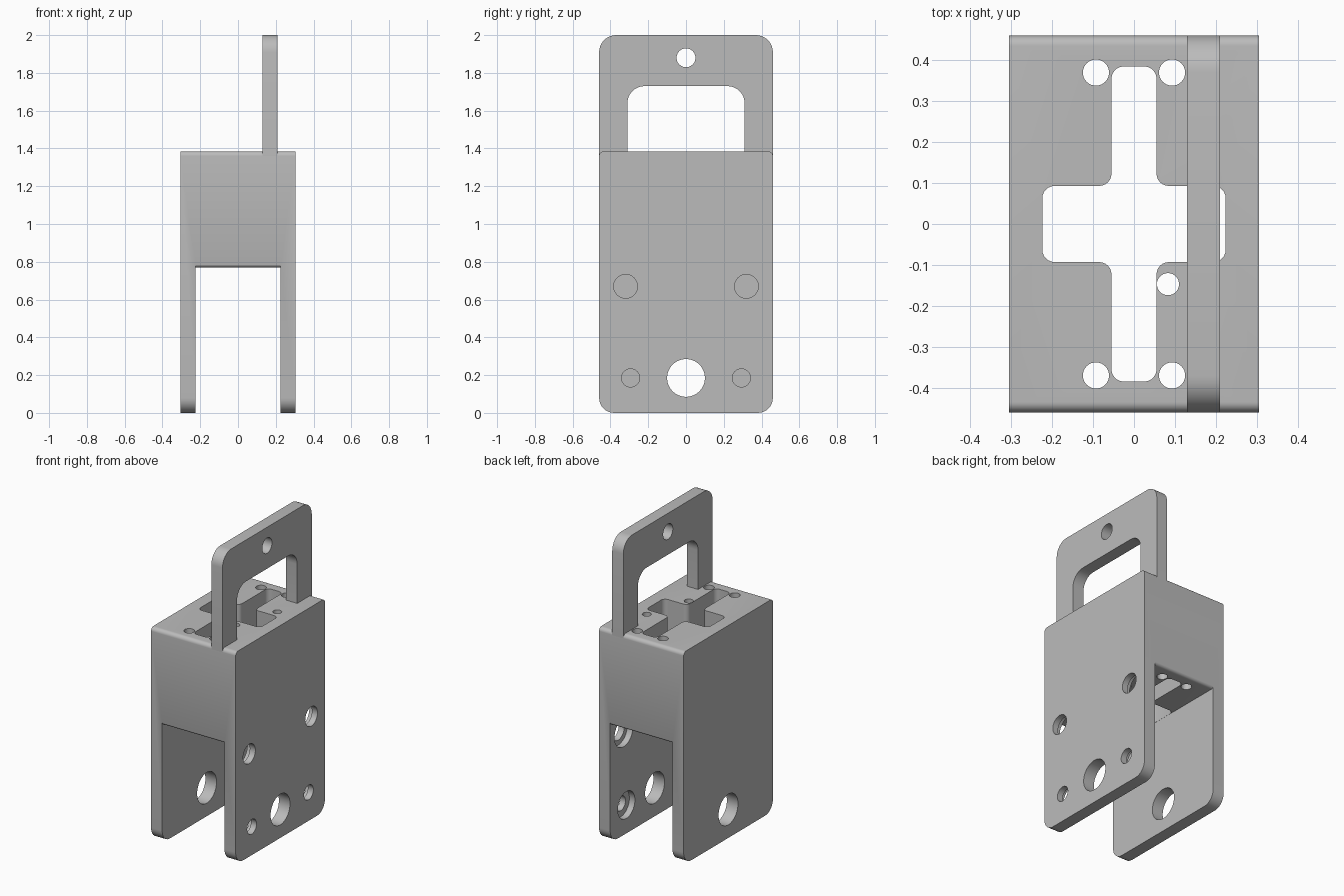
import bpy, bmesh, math
from mathutils import Vector

cube = bpy.data.objects.get("Cube")
if cube:
    bpy.data.objects.remove(cube, do_unlink=True)

grey = bpy.data.materials.new("plain_grey")
grey.use_nodes = True
grey.diffuse_color = (0.5, 0.5, 0.5, 1)
grey.node_tree.nodes["Principled BSDF"].inputs["Base Color"].default_value = (0.5, 0.5, 0.5, 1)


def fillet(corners, steps=8):
    """Round each corner (a, b, radius) of a closed outline."""
    out = []
    for i, (a, b, r) in enumerate(corners):
        p = Vector((a, b))
        if r == 0:
            out.append(p)
            continue
        u = (Vector(corners[i - 1][:2]) - p).normalized()
        v = (Vector(corners[(i + 1) % len(corners)][:2]) - p).normalized()
        # all corners are right angles
        c = p + (u + v) * r
        for k in range(steps + 1):
            t = k / steps * math.pi / 2
            out.append(c - v * r * math.cos(t) - u * r * math.sin(t))
    return out


def circle(a, b, r, n=40):
    return [Vector((a + r * math.cos(math.tau * k / n), b + r * math.sin(math.tau * k / n)))
            for k in range(n)]


def prism(name, outline, axis, lo, hi):
    """Extrude an outline: (y, z) along x, or (x, y) along z."""
    place = (lambda p, h: (h, p.x, p.y)) if axis == "x" else (lambda p, h: (p.x, p.y, h))
    bm = bmesh.new()
    base = bm.faces.new([bm.verts.new(place(p, lo)) for p in outline])
    top = bmesh.ops.extrude_face_region(bm, geom=[base])["geom"]
    shift = Vector(place(Vector((0, 0)), hi - lo))
    bmesh.ops.translate(bm, vec=shift, verts=[g for g in top if isinstance(g, bmesh.types.BMVert)])
    bmesh.ops.recalc_face_normals(bm, faces=bm.faces)
    mesh = bpy.data.meshes.new(name)
    bm.to_mesh(mesh)
    bm.free()
    mesh.materials.append(grey)
    ob = bpy.data.objects.new(name, mesh)
    bpy.context.collection.objects.link(ob)
    return ob


def select(ob):
    bpy.ops.object.select_all(action="DESELECT")
    ob.select_set(True)
    bpy.context.view_layer.objects.active = ob


def cut(ob, outline, axis, lo, hi):
    cutter = prism("cutter", outline, axis, lo, hi)
    cutter.hide_render = True
    mod = ob.modifiers.new("cut", "BOOLEAN")
    mod.operation, mod.solver, mod.object = "DIFFERENCE", "EXACT", cutter
    select(ob)
    bpy.ops.object.modifier_apply(modifier=mod.name)
    bpy.data.objects.remove(cutter, do_unlink=True)


W, D, H = 0.305, 0.46, 1.385      # half width, half depth, body height
SLOT, CEIL = 0.225, 0.77

# Body block with rounded ends
body = prism("body", fillet([(-D, 0, 0.08), (D, 0, 0.08), (D, H, 0.025), (-D, H, 0.025)]),
             "x", -W, W)

# Fork slot with softened ceiling edges
E = D + 0.001
cut(body, fillet([(-0.6, -0.1, 0), (0.6, -0.1, 0), (0.6, 0.82, 0), (E, 0.82, 0), (E, CEIL, 0.02),
                  (-E, CEIL, 0.02), (-E, 0.82, 0), (-0.6, 0.82, 0)]), "x", -SLOT, SLOT)

# Cross-shaped pocket
bx, by, sx, sy, r = 0.224, 0.093, 0.055, 0.385, 0.03
quarter = [(bx, by), (sx, by), (sx, sy)]
cross = (quarter + [(-x, y) for x, y in reversed(quarter)]
         + [(-x, -y) for x, y in quarter] + [(x, -y) for x, y in reversed(quarter)])
cut(body, fillet([(x, y, r) for x, y in cross], 6), "z", 0.5, 1.5)

# Vertical screw and pin holes
for x in (-0.093, 0.093):
    for y in (-0.37, 0.37):
        cut(body, circle(x, y, 0.032), "z", 0.5, 1.5)
for x, y in ((0.083, -0.147), (0.18, 0.147)):
    cut(body, circle(x, y, 0.027), "z", 0.5, 1.5)

# Axle hole through both fork legs
cut(body, circle(0, 0.185, 0.1, 48), "x", -0.5, 0.5)

# Counterbored holes in one fork leg
for side in (-1, 1):
    for y, z, small, big in ((0.32, 0.67, 0.063, 0.095), (0.293, 0.185, 0.048, 0.088)):
        cut(body, circle(side * y, z, small), "x", 0.15, 0.4)
        cut(body, circle(side * y, z, big), "x", 0.15, 0.265)

# Hanger loop on top
foot = H - 0.025
hanger = prism("hanger", fillet([(-D, foot, 0), (-D, 2, 0.09), (D, 2, 0.09), (D, foot, 0),
                                 (0.31, foot, 0), (0.31, 1.73, 0.09), (-0.31, 1.73, 0.09),
                                 (-0.31, foot, 0)]), "x", 0.13, 0.21)
cut(hanger, circle(0, 1.88, 0.05), "x", 0, 0.4)

for ob in (body, hanger):
    select(ob)
    bpy.ops.object.shade_smooth_by_angle(angle=math.radians(30))
